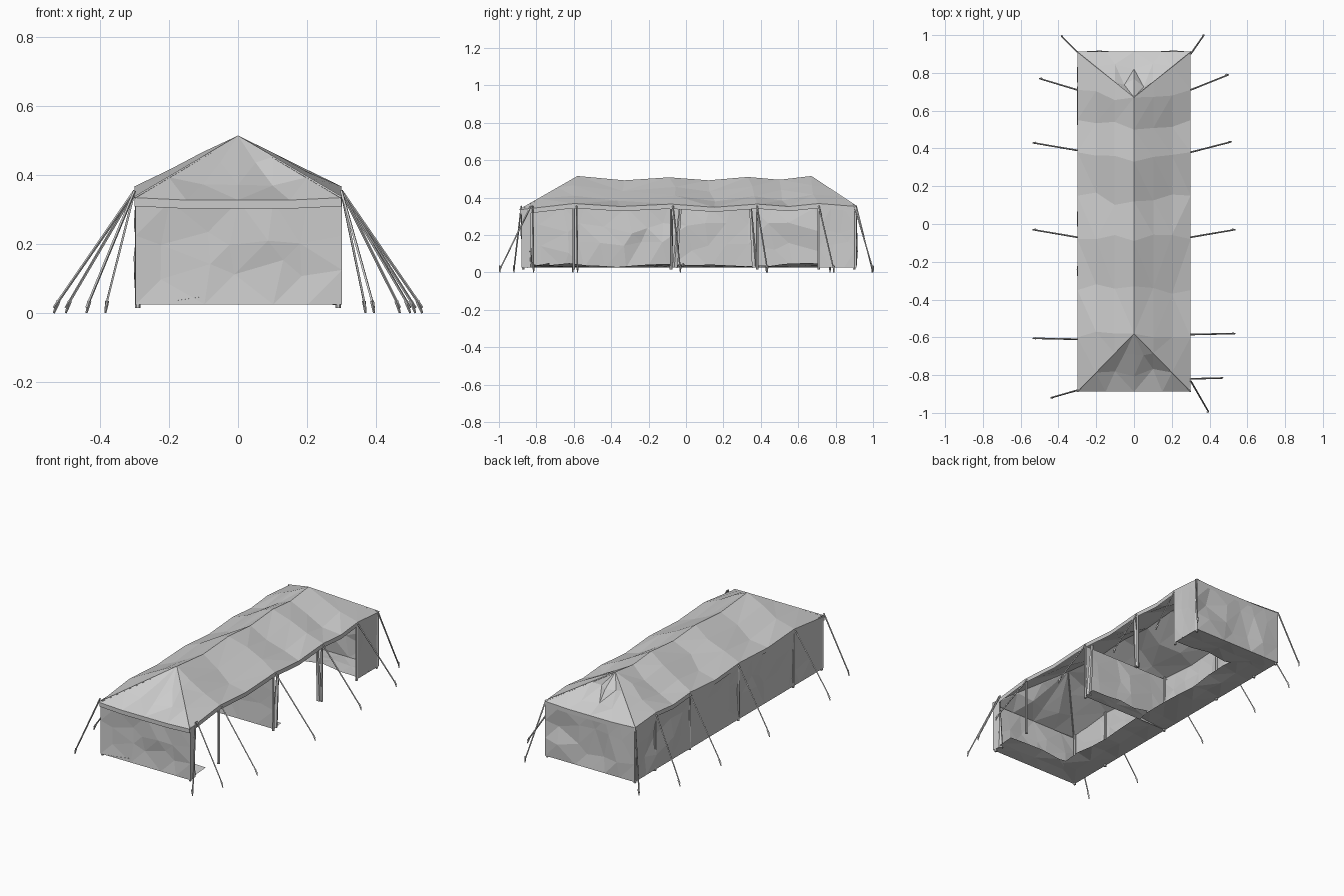
import bpy, bmesh, random
from mathutils import Vector

if "Cube" in bpy.data.objects:
    bpy.data.objects.remove(bpy.data.objects["Cube"])

random.seed(4)


def mesh_object(name, bm):
    bmesh.ops.remove_doubles(bm, verts=bm.verts, dist=0.0005)
    bmesh.ops.triangulate(bm, faces=bm.faces)
    me = bpy.data.meshes.new(name)
    bm.to_mesh(me)
    bm.free()
    ob = bpy.data.objects.new(name, me)
    bpy.context.collection.objects.link(ob)
    return ob


def loft(name, rows, closed=False):
    bm = bmesh.new()
    vs = [[bm.verts.new(p) for p in r] for r in rows]
    n = len(rows[0])
    for lo, hi in zip(vs, vs[1:]):
        for i in range(n if closed else n - 1):
            j = (i + 1) % n
            bm.faces.new((lo[i], lo[j], hi[j], hi[i]))
    return mesh_object(name, bm)


def wall(name, a, b, top, cols, rows=3, amp=0.012, bottom=0.025):
    # hanging cloth between two ground points, wrinkled along its normal
    a, b = Vector((*a, 0)), Vector((*b, 0))
    nrm = (b - a).cross(Vector((0, 0, 1))).normalized()
    grid = []
    for k in range(rows + 1):
        row = []
        for i in range(cols + 1):
            shift = random.uniform(-.3, .3) if 0 < i < cols and 0 < k < rows else 0
            p = a.lerp(b, (i + shift) / cols)
            p.z = bottom + (top - bottom) * (k + shift) / rows
            if 0 < i < cols and 0 < k < rows:
                p += nrm * random.uniform(-amp, amp * 0.5)
            row.append(p)
        grid.append(row)
    return loft(name, grid)


def ground_strip(name, a, b, inward, cols):
    # wrinkled sod cloth on the ground, raised a little at its inner edge
    a, b, w = Vector((*a, 0.025)), Vector((*b, 0.025)), Vector((*inward, 0))
    grid = []
    for k in range(3):
        row = []
        for i in range(cols + 1):
            p = a.lerp(b, i / cols) + w * k / 2
            if k:
                p.z += random.uniform(0.002, 0.014 * k)
            row.append(p)
        grid.append(row)
    return loft(name, grid)


def rod(name, a, b, r1, r2, sides=5):
    a, b = Vector(a), Vector(b)
    bm = bmesh.new()
    bmesh.ops.create_cone(bm, cap_ends=True, segments=sides, radius1=r1,
                          radius2=r2, depth=(b - a).length)
    me = bpy.data.meshes.new(name)
    bm.to_mesh(me)
    bm.free()
    ob = bpy.data.objects.new(name, me)
    ob.location = (a + b) / 2
    ob.rotation_euler = (b - a).to_track_quat('Z', 'Y').to_euler()
    bpy.context.collection.objects.link(ob)
    return ob


# Roof stations: eave y, eave z, ridge y, ridge z, mid-slope sag
ST = [(-0.888, .335, -.58, .515, 0), (-.60, .368, -.58, .515, 0),
      (-.35, .352, -.33, .492, .010), (-.08, .365, -.09, .508, 0),
      (.15, .348, .12, .492, .010), (.38, .365, .33, .510, 0),
      (.55, .352, .50, .495, .008), (.71, .368, .67, .515, 0),
      (.912, .352, .67, .515, 0)]
ring = []
for y, z, ry, rz, s in ST:
    ring.append((Vector((.30, y, z)), Vector((0, ry, rz)), s))
F, B = ST[0], ST[-1]
for x in (.15, 0, -.15):
    ring.append((Vector((x, B[0], .345)), Vector((0, B[2], B[3])), .012))
for y, z, ry, rz, s in reversed(ST):
    ring.append((Vector((-.30, y, z)), Vector((0, ry, rz)), s))
for x in (-.15, 0, .15):
    ring.append((Vector((x, F[0], .328)), Vector((0, F[2], F[3])), .012))

# Hipped roof cloth with a short valance
down = lambda p, d: p - Vector((0, 0, d))
wob = lambda p: p + Vector((0, random.uniform(-.03, .03), random.uniform(-.004, .004)))
valance = [down(Vector((e.x, e.y, e.z)), .025) for e, r, s in ring]
eave = [e for e, r, s in ring]
low = [wob(down(e.lerp(r, .33), s + .004)) for e, r, s in ring]
high = [wob(down(e.lerp(r, .66), s * .9)) for e, r, s in ring]
ridge = [r for e, r, s in ring]
# keep the hip lines straight
n = len(ST)
for i in (0, n - 1, n + 3, 2 * n + 2):
    e, r, s = ring[i]
    low[i], high[i] = e.lerp(r, .33), e.lerp(r, .66)
loft("roof", [valance, eave, low, high, ridge], closed=True)

# Seams on the hips
for s in (-1, 1):
    rod("front_hip_seam", (s * .30, F[0], F[1]), (0, F[2], F[3] - .003), .004, .003, 4)
    rod("back_hip_seam", (s * .30, B[0], B[1]), (0, B[2], B[3] - .003), .004, .003, 4)

# Closed walls, listed counter-clockwise; the right side stays open
wall("front_wall", (-.297, -.88), (.302, -.88), .325, 6)
wall("right_back_panel", (.297, .71), (.297, .912), .345, 3)
wall("back_wall", (.297, .912), (-.297, .912), .345, 6, amp=.02)
wall("left_wall", (-.297, .912), (-.297, -.88), .345, 16, amp=.014)
wall("right_front_panel", (.302, -.88), (.297, -.83), .335, 1)
wall("partition", (-.295, -.08), (.295, -.08), .355, 5)

# Ground cloth along the closed sides and the partition
ground_strip("left_ground_cloth", (-.297, .912), (-.297, -.88), (.19, 0), 14)
ground_strip("front_ground_cloth", (-.297, -.88), (.297, -.88), (0, .15), 5)
ground_strip("back_ground_cloth", (.297, .912), (-.297, .912), (0, -.19), 5)
ground_strip("partition_ground_cloth", (-.11, -.08), (.295, -.08), (0, .07), 4)

# Side poles
for s in (-1, 1):
    for y, z in ((-.87, .34), (-.60, .368), (-.08, .366), (.38, .366),
                 (.71, .368), (.90, .352)):
        rod("side_pole", (s * .291, y, .015), (s * .292, y, z), .008, .007, 6)

# Curtains gathered against the poles on the open side
for y, d in ((-.07, .04), (.375, -.03), (-.83, -.02)):
    rod("gathered_curtain", (.285, y + d * .3, .025), (.285, y + d, .34), .016, .008, 5)

# Guy ropes: eave point then ground point, with a stake at the end
ROPES = [(.30, .90, .37, 1.0), (.30, .71, .50, .79), (.30, .38, .515, .435),
         (.30, -.07, .535, -.03), (.30, -.585, .535, -.58),
         (.30, -.82, .47, -.815), (.30, -.83, .395, -.995),
         (-.30, .91, -.385, .995), (-.30, .71, -.50, .77),
         (-.30, .39, -.535, .43), (-.30, -.07, -.535, -.03),
         (-.30, -.61, -.535, -.605), (-.30, -.88, -.44, -.92)]
for x1, y1, x2, y2 in ROPES:
    rod("guy_rope", (x2, y2, .015), (x1, y1, .355), .004, .0045, 4)
    rod("stake", (x2, y2, 0), (x2 - (x2 - x1) * .06, y2, .035), .003, .006, 4)
